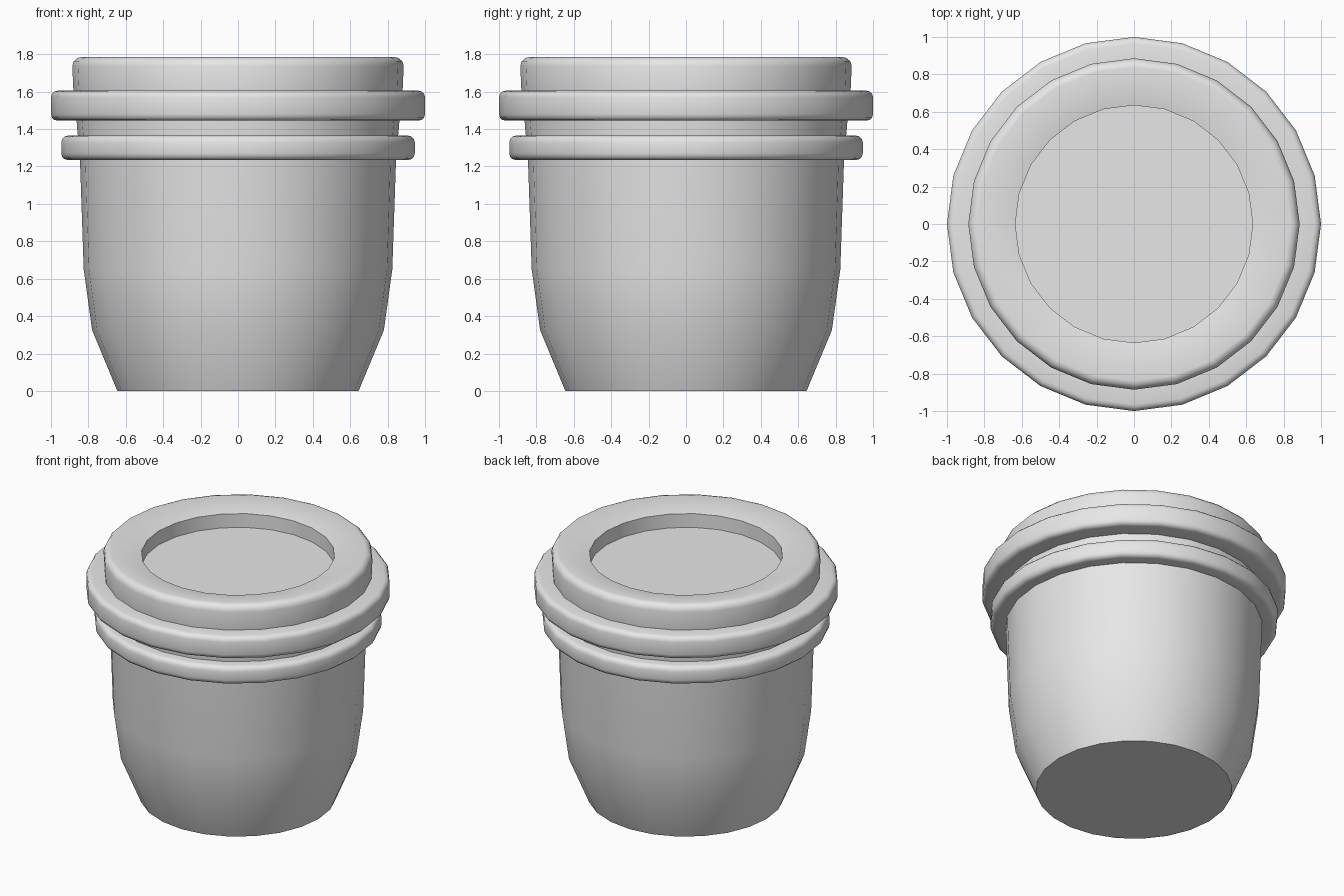
import bpy, bmesh, math

SIDES = 24

default = bpy.data.objects.get("Cube")
if default:
    bpy.data.objects.remove(default, do_unlink=True)

grey = bpy.data.materials.new("light grey")
grey.use_nodes = True
grey.diffuse_color = (0.8, 0.8, 0.8, 1)
grey.node_tree.nodes["Principled BSDF"].inputs["Base Color"].default_value = (0.8, 0.8, 0.8, 1)


def lathe(name, profile, cap_start=False, cap_end=False):
    """Turn an (r, z) profile, listed upwards on the outside, about z."""
    bm = bmesh.new()
    rings = []
    for r, z in profile:
        rings.append([bm.verts.new((r * math.cos(math.tau * i / SIDES),
                                    r * math.sin(math.tau * i / SIDES), z))
                      for i in range(SIDES)])
    for a, b in zip(rings, rings[1:]):
        for i in range(SIDES):
            j = (i + 1) % SIDES
            bm.faces.new((a[i], a[j], b[j], b[i]))
    if cap_start:
        bm.faces.new(rings[0][::-1])
    if cap_end:
        bm.faces.new(rings[-1])
    mesh = bpy.data.meshes.new(name)
    bm.to_mesh(mesh)
    bm.free()
    mesh.materials.append(grey)
    obj = bpy.data.objects.new(name, mesh)
    bpy.context.collection.objects.link(obj)
    bpy.ops.object.select_all(action='DESELECT')
    obj.select_set(True)
    bpy.context.view_layer.objects.active = obj
    bpy.ops.object.shade_smooth_by_angle(angle=math.radians(40))
    return obj


def arc(r, z, radius, start, steps=3):
    """Quarter-circle of profile points about (r, z)."""
    return [(r + radius * math.cos(start + math.pi / 2 * k / steps),
             z + radius * math.sin(start + math.pi / 2 * k / steps))
            for k in range(steps + 1)]


def collar(name, inner, outer, low, high, radius=0.035):
    """Flat ring with rounded outer edges."""
    profile = [(inner, low)]
    profile += arc(outer - radius, low + radius, radius, -math.pi / 2)
    profile += arc(outer - radius, high - radius, radius, 0)
    profile += [(inner, high)]
    return lathe(name, profile)


# Tapered cup wall with a flat base
lathe("cup_body", [(0.645, 0), (0.78, 0.325), (0.825, 0.65),
                   (0.845, 1.235), (0.868, 1.5)], cap_start=True)

# Rounded collars around the cup and the lid
collar("cup_collar", 0.84, 0.945, 1.235, 1.365)
collar("lid_collar", 0.86, 1.0, 1.445, 1.605)

# Lid with a rounded edge, dished rim and round recess
lid = [(0.868, 1.5), (0.88, 1.6)]
lid += arc(0.838, 1.737, 0.048, 0)
lid += [(0.635, 1.745), (0.635, 1.645)]
lathe("lid", lid, cap_end=True)
